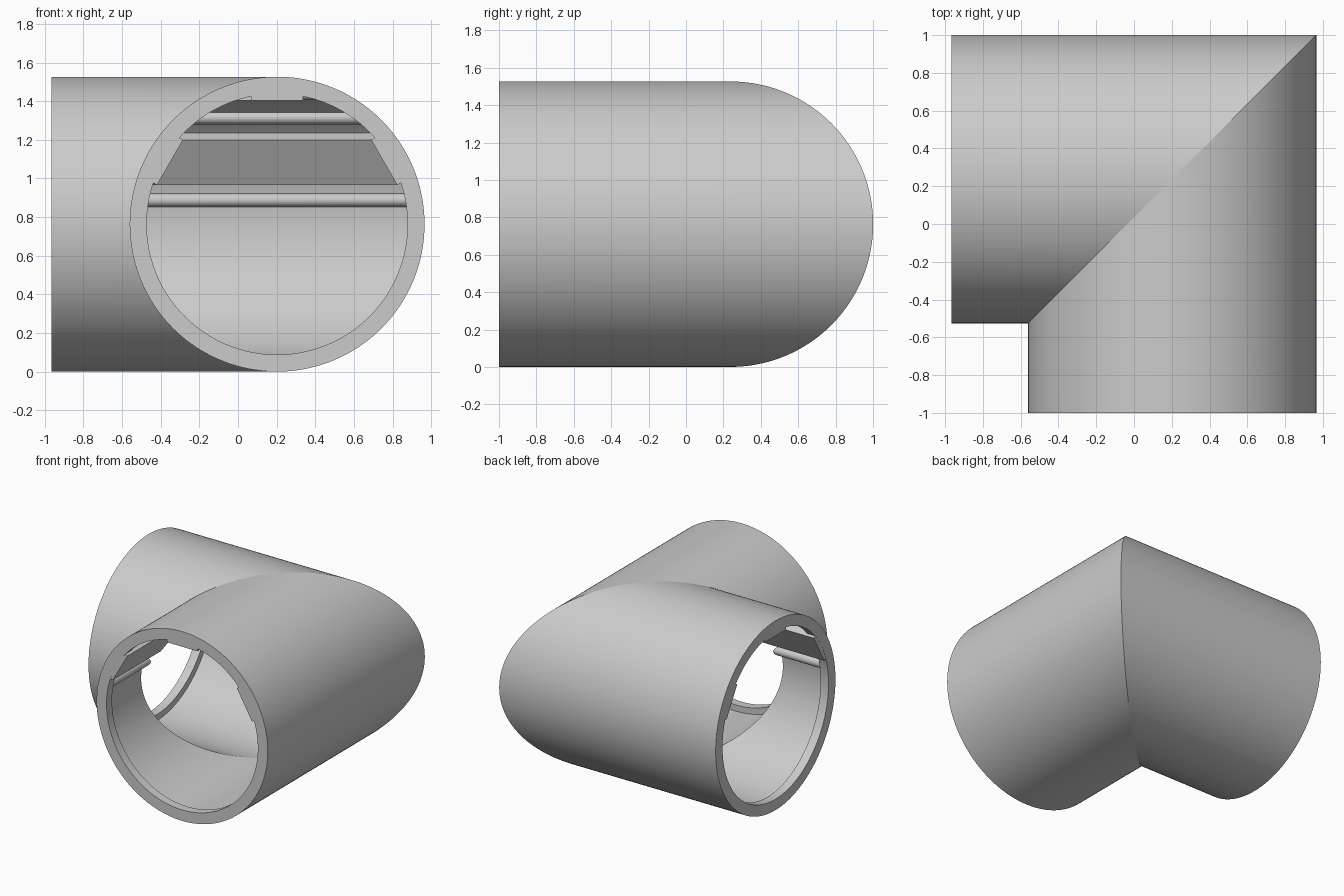
import bpy, bmesh
from math import cos, sin, pi, radians

if "Cube" in bpy.data.objects:
    bpy.data.objects.remove(bpy.data.objects["Cube"])

# Shared dimensions: two tube axes meet on a 45 degree mitre plane
XC, YC, ZC = 0.2025, 0.2375, 0.7635
END_Y, END_X = -1.0, -0.965
R_OUT, R_WALL, R_LIP, LIP = 0.763, 0.725, 0.675, 0.07


def circle(r, n, cu=0.0, cw=0.0):
    return [(cu + r * cos(2 * pi * i / n), cw + r * sin(2 * pi * i / n)) for i in range(n)]


def place(p, where, inset):
    u, w = p
    if where == 'front':
        return (XC + u, END_Y + inset, ZC + w)
    if where == 'left':
        return (END_X + inset, YC + u, ZC + w)
    return (XC + u, YC + u, ZC + w)


def sweep(name, sections, closed=False):
    """Join (profile, station, inset) sections, mitring at the corner."""
    bm = bmesh.new()
    rings = [[bm.verts.new(place(p, where, inset)) for p in prof]
             for prof, where, inset in sections]
    n = len(rings[0])
    pairs = list(zip(rings, rings[1:]))
    if closed:
        pairs.append((rings[-1], rings[0]))
    for a, b in pairs:
        for i in range(n):
            j = (i + 1) % n
            bm.faces.new((a[i], a[j], b[j], b[i]))
    if not closed:
        bm.faces.new(rings[0])
        bm.faces.new(rings[-1])
    bmesh.ops.recalc_face_normals(bm, faces=bm.faces)
    for f in bm.faces:
        f.smooth = True
    for e in bm.edges:
        e.smooth = e.calc_face_angle(0) < radians(30)
    # keep the mitre seam and end rims crisp
    for ring in rings:
        for i in range(n):
            e = bm.edges.get((ring[i], ring[(i + 1) % n]))
            e.smooth = False
    me = bpy.data.meshes.new(name)
    bm.to_mesh(me)
    bm.free()
    ob = bpy.data.objects.new(name, me)
    bpy.context.collection.objects.link(ob)
    return ob


def rail(name, prof, inset):
    return sweep(name, [(prof, 'front', inset), (prof, 'mitre', 0), (prof, 'left', inset)])


# Elbow shell with a thicker lip at both openings
N = 160
outer, wall, lip = circle(R_OUT, N), circle(R_WALL, N), circle(R_LIP, N)
sweep("elbow_shell", [
    (outer, 'front', 0), (outer, 'mitre', 0), (outer, 'left', 0),
    (lip, 'left', 0), (lip, 'left', LIP),
    (wall, 'left', LIP), (wall, 'mitre', 0), (wall, 'front', LIP),
    (lip, 'front', LIP), (lip, 'front', 0)], closed=True)

# Flat pads on the upper inside wall, each flanked by two round ribs
for k, deg in enumerate((30, 90, 150)):
    a = radians(deg)
    pad = [(d * cos(a) - s * sin(a), d * sin(a) + s * cos(a))
           for d, s in ((0.64, -0.135), (0.735, -0.135), (0.735, 0.135), (0.64, 0.135))]
    rail(f"flat_pad_{k + 1}", pad, 0.001)
    for side, off in (("a", -20), ("b", 20)):
        b = radians(deg + off)
        rail(f"round_rib_{k + 1}{side}",
             circle(0.035, 24, 0.72 * cos(b), 0.72 * sin(b)), LIP / 2)
